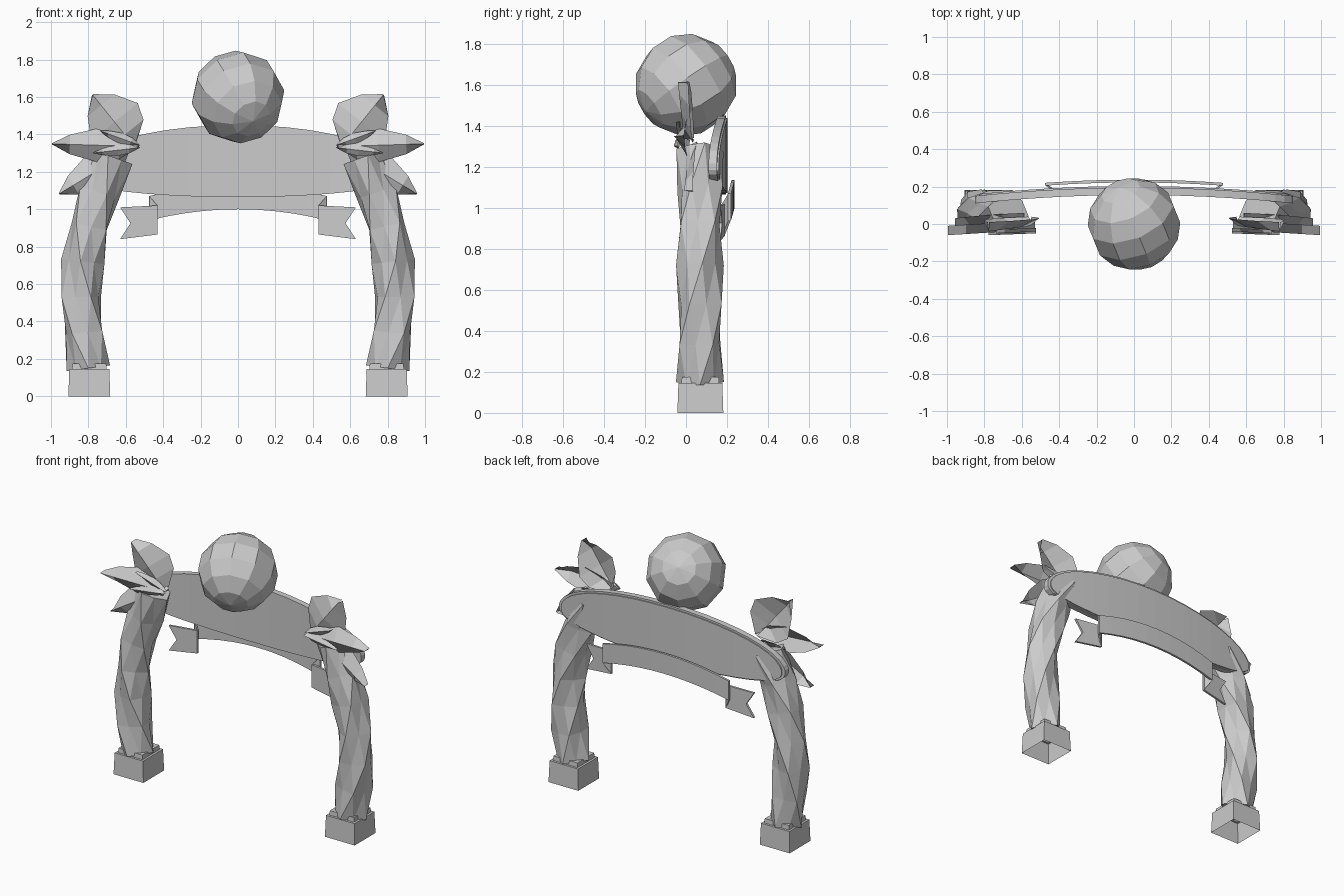
import bpy, bmesh, math
from mathutils import Vector

if "Cube" in bpy.data.objects:
    bpy.data.objects.remove(bpy.data.objects["Cube"])

stone = bpy.data.materials.new("light_grey")
stone.diffuse_color = (0.6, 0.6, 0.6, 1)
stone.use_nodes = True
stone.node_tree.nodes["Principled BSDF"].inputs["Base Color"].default_value = stone.diffuse_color


def finish(name, bm, closed=True):
    if closed:
        bmesh.ops.recalc_face_normals(bm, faces=bm.faces)
    mesh = bpy.data.meshes.new(name)
    bm.to_mesh(mesh)
    bm.free()
    mesh.materials.append(stone)
    ob = bpy.data.objects.new(name, mesh)
    bpy.context.collection.objects.link(ob)
    return ob


def skin(bm, rings, close=True, caps=True, tri=False):
    """Bridge a list of point rings."""
    vs = [[bm.verts.new(p) for p in r] for r in rings]
    n = len(vs[0])
    for a, b in zip(vs, vs[1:]):
        for i in range(n if close else n - 1):
            j = (i + 1) % n
            if tri:
                bm.faces.new((a[i], a[j], b[i]))
                bm.faces.new((a[j], b[j], b[i]))
            else:
                bm.faces.new((a[i], a[j], b[j], b[i]))
    if caps:
        bm.faces.new(vs[0])
        bm.faces.new(vs[-1])


def strip(name, stations):
    """Bent plate from stations of (x, top, bottom, front y, back y)."""
    bm = bmesh.new()
    skin(bm, [[(x, f, t), (x, f, b), (x, k, b), (x, k, t)]
              for x, t, b, f, k in stations])
    return finish(name, bm)


# Ball on top, tilted pole
bm = bmesh.new()
bmesh.ops.create_uvsphere(bm, u_segments=10, v_segments=7, radius=0.25)
ball = finish("ball", bm)
ball.rotation_mode = 'QUATERNION'
ball.rotation_quaternion = Vector((-0.33, 0.81, 0.53)).to_track_quat('Z', 'Y')
ball.location = (0, 0, 1.6)


# Arched sign board with a thin back panel
def board(name, a, k, y0, y1, n=20):
    st = []
    for i in range(n + 1):
        s = math.sin(math.pi * (i / n - 0.5))
        c = max(1 - s * s, 0.0)
        y = -0.045 * (s * a / 0.85) ** 2
        st.append((a * s, 1.2 + k * max(0.25 * c ** 0.5, 0.015),
                   1.2 - k * max(0.135 * c ** 0.35, 0.015), y + y0, y + y1))
    strip(name, st)


board("sign_board", 0.85, 1.0, 0.155, 0.195)
board("sign_back_panel", 0.83, 0.95, 0.195, 0.203)

# Ribbon arched below the board
st = []
for i in range(11):
    u = i / 5 - 1
    st.append((0.475 * u, 1.135 - 0.065 * u * u, 1.0 - 0.06 * u * u,
               0.222 - 0.017 * u * u, 0.237 - 0.017 * u * u))
strip("ribbon", st)


def leaf(name, s, root, tip, width, y_edge, y_mid, y_tip):
    """Creased leaf: two edges and a raised midrib."""
    r, t = Vector(root), Vector(tip)
    d = t - r
    p = Vector((d.y, -d.x)).normalized()
    rows = []
    for u, w in zip((0.02, 0.24, 0.48, 0.79, 0.99), (0.05, 0.8, 1, 0.58, 0.03)):
        c = r + d * u
        dy = (y_tip - y_edge) * u
        a, b = c + p * w * width, c - p * w * width
        rows.append([(s * a.x, y_edge + dy, a.y), (s * c.x, y_mid + dy, c.y),
                     (s * b.x, y_edge + dy, b.y)])
    bm = bmesh.new()
    skin(bm, rows, close=False, caps=False)
    ob = finish(name, bm)
    return ob


# Column centre line (x, z) and leaf table
path = [(0.80, 0.15), (0.825, 0.34), (0.838, 0.53), (0.83, 0.72),
        (0.795, 0.91), (0.74, 1.09), (0.672, 1.28)]
leaves = [("upper_leaf", (0.55, 1.33), (0.78, 1.615), 0.16, 0.04, -0.01, 0.01),
          ("outer_leaf", (0.52, 1.335), (1.0, 1.35), 0.09, 0.02, -0.03, -0.01),
          ("lower_leaf", (0.58, 1.31), (0.96, 1.08), 0.10, 0.06, 0.02, 0.03),
          ("spike_leaf", (0.52, 1.33), (0.78, 1.30), 0.03, -0.03, -0.05, -0.04),
          ("spike_leaf_top", (0.52, 1.34), (0.74, 1.42), 0.03, -0.02, -0.04, -0.03)]

for side, s in (("left", -1), ("right", 1)):
    # Twisted column, rings square to the path
    rings = []
    for k, (x, z) in enumerate(path):
        a, b = path[max(k - 1, 0)], path[min(k + 1, len(path) - 1)]
        t = Vector((b[0] - a[0], b[1] - a[1])).normalized()
        ring = []
        for i in range(8):
            ang = math.tau * i / 8 + math.radians(32) * k
            r = 0.117 if i % 2 == 0 else 0.096
            h = r * math.cos(ang)
            ring.append((s * (x + t.y * h), 0.068 + r * math.sin(ang), z - t.x * h))
        rings.append(ring)
    bm = bmesh.new()
    skin(bm, rings, tri=True)
    finish(side + "_twisted_column", bm)

    # Stepped plinth, open underneath
    bm = bmesh.new()
    steps = [(0.112, 0), (0.107, 0.145), (0.092, 0.145), (0.09, 0.175)]
    skin(bm, [[(s * 0.795 + h * i, 0.07 + h * j, z) for i, j in
               ((-1, -1), (1, -1), (1, 1), (-1, 1))] for h, z in steps], caps=False)
    top = [v for v in bm.verts if v.co.z > 0.17]
    bm.faces.new(top)
    finish(side + "_plinth", bm)

    # Leaf cluster
    for nm, *args in leaves:
        leaf(side + "_" + nm, s, *args)

    # Swallow-tail ribbon end
    tail = [(0.43, 1.02), (0.63, 1.01), (0.575, 0.925), (0.63, 0.84), (0.43, 0.865)]
    bm = bmesh.new()
    skin(bm, [[(s * x, y - 0.1 * (x - 0.43), z) for x, z in tail]
              for y in (0.175, 0.19)])
    finish(side + "_ribbon_tail", bm)

    # Fold joining the ribbon to its tail
    strip(side + "_ribbon_fold", [(s * 0.43, 1.02, 0.865, 0.176, 0.188),
                                  (s * 0.475, 1.07, 0.94, 0.207, 0.219)])
